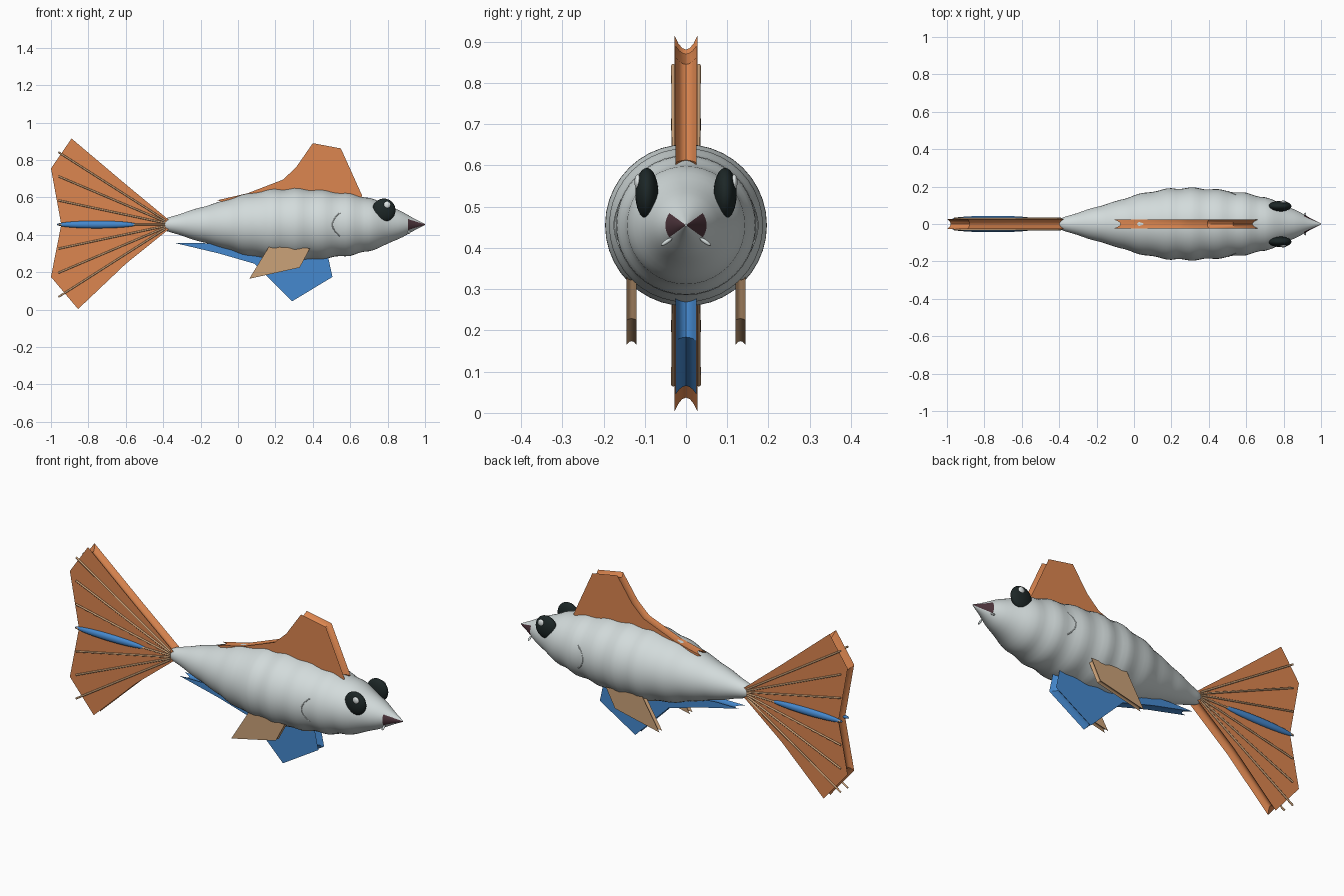
import bpy, bmesh, math
from mathutils import Vector

cube = bpy.data.objects.get("Cube")
if cube:
    bpy.data.objects.remove(cube)

MID = 0.455  # height of the body axis


def material(name, rgb):
    m = bpy.data.materials.new(name)
    m.use_nodes = True
    m.diffuse_color = (*rgb, 1)
    m.node_tree.nodes["Principled BSDF"].inputs["Base Color"].default_value = (*rgb, 1)
    return m


silver = material("silver skin", (0.65, 0.71, 0.71))
orange = material("orange fin", (0.72, 0.24, 0.08))
blue = material("blue fin", (0.06, 0.25, 0.62))
tan = material("tan fin", (0.60, 0.36, 0.19))
black = material("eye black", (0.012, 0.02, 0.02))
plum = material("mouth plum", (0.075, 0.035, 0.045))
white = material("eye glint", (0.8, 0.85, 0.85))


def finish(obj, mat, angle=30):
    obj.data.materials.append(mat)
    bpy.ops.object.select_all(action="DESELECT")
    obj.select_set(True)
    bpy.context.view_layer.objects.active = obj
    bpy.ops.object.shade_smooth_by_angle(angle=math.radians(angle))
    return obj


def from_bmesh(name, bm, mat):
    bmesh.ops.recalc_face_normals(bm, faces=bm.faces[:])
    mesh = bpy.data.meshes.new(name)
    bm.to_mesh(mesh)
    bm.free()
    obj = bpy.data.objects.new(name, mesh)
    bpy.context.collection.objects.link(obj)
    return finish(obj, mat)


def bridge(bm, rings):
    for a, b in zip(rings, rings[1:]):
        n = len(a)
        for i in range(n):
            j = (i + 1) % n
            bm.faces.new((a[i], a[j], b[j], b[i]))


def fin(name, outline, mat, y=0, half=0.025, hollow=0.09):
    """Upright slab whose rim is hollowed between its two flat sides."""
    bm = bmesh.new()
    points = [Vector((x, 0, z)) for x, z in outline]
    centre = sum(points, Vector()) / len(points)
    rings = []
    for k in range(-3, 4):
        t = k / 3
        scale = 1 - hollow * (1 - t * t)
        rings.append([bm.verts.new(centre + (p - centre) * scale + Vector((0, y + t * half, 0)))
                      for p in points])
    bridge(bm, rings)
    bm.faces.new(rings[0])
    bm.faces.new(rings[-1])
    return from_bmesh(name, bm, mat)


def ellipsoid(name, centre, radii, mat, rotation=(0, 0, 0)):
    bpy.ops.mesh.primitive_uv_sphere_add(segments=24, ring_count=16, location=centre, rotation=rotation)
    obj = bpy.context.object
    obj.name = name
    obj.scale = radii
    return finish(obj, mat, 60)


def tube(name, points, radius, mat):
    curve = bpy.data.curves.new(name, "CURVE")
    curve.dimensions = "3D"
    curve.bevel_depth = radius
    curve.bevel_resolution = 2
    curve.use_fill_caps = True
    spline = curve.splines.new("POLY")
    spline.points.add(len(points) - 1)
    for p, co in zip(spline.points, points):
        p.co = (*co, 1)
    curve.materials.append(mat)
    obj = bpy.data.objects.new(name, curve)
    bpy.context.collection.objects.link(obj)
    return obj


# Body: lathed along x with gentle ripples
PROFILE = [(-0.42, 0.012), (-0.38, 0.035), (-0.3, 0.06), (-0.2, 0.092), (-0.1, 0.12),
           (0, 0.153), (0.1, 0.175), (0.2, 0.19), (0.3, 0.193), (0.4, 0.188), (0.5, 0.177),
           (0.6, 0.164), (0.7, 0.143), (0.8, 0.105), (0.91, 0.05), (1, 0.002)]


def radius_at(x):
    for (x0, r0), (x1, r1) in zip(PROFILE, PROFILE[1:]):
        if x <= x1:
            t = (x - x0) / (x1 - x0)
            return r0 + (r1 - r0) * t + 0.022 * r0 * math.sin(math.tau * x / 0.14)
    return 0.002


bm = bmesh.new()
SIDES = 40
stations = []
for (x0, _), (x1, _) in zip(PROFILE, PROFILE[1:]):
    stations += [x0 + (x1 - x0) * k / 4 for k in range(4)]
stations.append(1)
rings = []
for x in stations:
    r = radius_at(x)
    rings.append([bm.verts.new((x, r * math.cos(a), MID + r * math.sin(a)))
                  for a in (math.tau * i / SIDES for i in range(SIDES))])
bridge(bm, rings)
bm.faces.new(rings[0])
bm.faces.new(rings[-1])
body = from_bmesh("body", bm, silver)
bpy.ops.object.shade_smooth()

# Mouth: both sides of the snout tip
body.data.materials.append(plum)
for face in body.data.polygons:
    c = face.center
    if c.x > 0.91 and abs(c.z - MID) < 0.75 * abs(c.y):
        face.material_index = 1

# Upright fins
fin("dorsal_fin", [(-0.11, 0.585), (0.05, 0.622), (0.24, 0.695), (0.31, 0.76), (0.4, 0.89),
                   (0.55, 0.862), (0.665, 0.607), (0.55, 0.52), (0.1, 0.52)], orange)
fin("belly_fin", [(-0.34, 0.357), (-0.1, 0.3), (0.09, 0.245), (0.29, 0.045), (0.505, 0.175),
                  (0.48, 0.29), (0.3, 0.34), (0, 0.34), (-0.2, 0.357)], blue)
fin("tail_fin", [(-0.37, MID + 0.025), (-0.6, 0.67), (-0.89, 0.915), (-1, 0.755), (-0.945, MID),
                 (-1, 0.175), (-0.855, 0.003), (-0.6, 0.245), (-0.37, MID - 0.025)],
    orange, half=0.028, hollow=0.075)

# Paired parts
for side, label in ((1, "left"), (-1, "right")):
    fin(label + "_pectoral_fin", [(0.06, 0.165), (0.33, 0.225), (0.385, 0.328), (0.165, 0.336)],
        tan, y=side * 0.132, half=0.012)
    ellipsoid(label + "_eye", (0.78, side * 0.095, 0.532), (0.062, 0.028, 0.062), black)
    ellipsoid(label + "_eye_glint", (0.797, side * 0.117, 0.56), (0.018, 0.008, 0.018), white)
    ellipsoid(label + "_barbel", (0.915, side * 0.047, 0.415), (0.006, 0.016, 0.005), silver,
              (side * -0.6, 0, 0))
    ellipsoid(label + "_tail_stripe", (-0.755, side * 0.028, MID), (0.215, 0.016, 0.02), blue)

    # Tail rays fan out from the tail root
    for k in range(-3, 4):
        tube(f"{label}_tail_ray_{k + 4}", [(-0.39, side * 0.029, MID + k * 0.008),
                                           (-0.96, side * 0.031, MID + k * 0.129)], 0.005, tan)

    # Gill line follows the body surface
    gill = []
    for k in range(-6, 7):
        t = k / 6
        x, dz = 0.505 + 0.04 * t * t, 0.062 * t
        y = math.sqrt(radius_at(x) ** 2 - dz * dz) - 0.001
        gill.append((x, side * y, MID + dz))
    tube(label + "_gill_line", gill, 0.003, silver)
